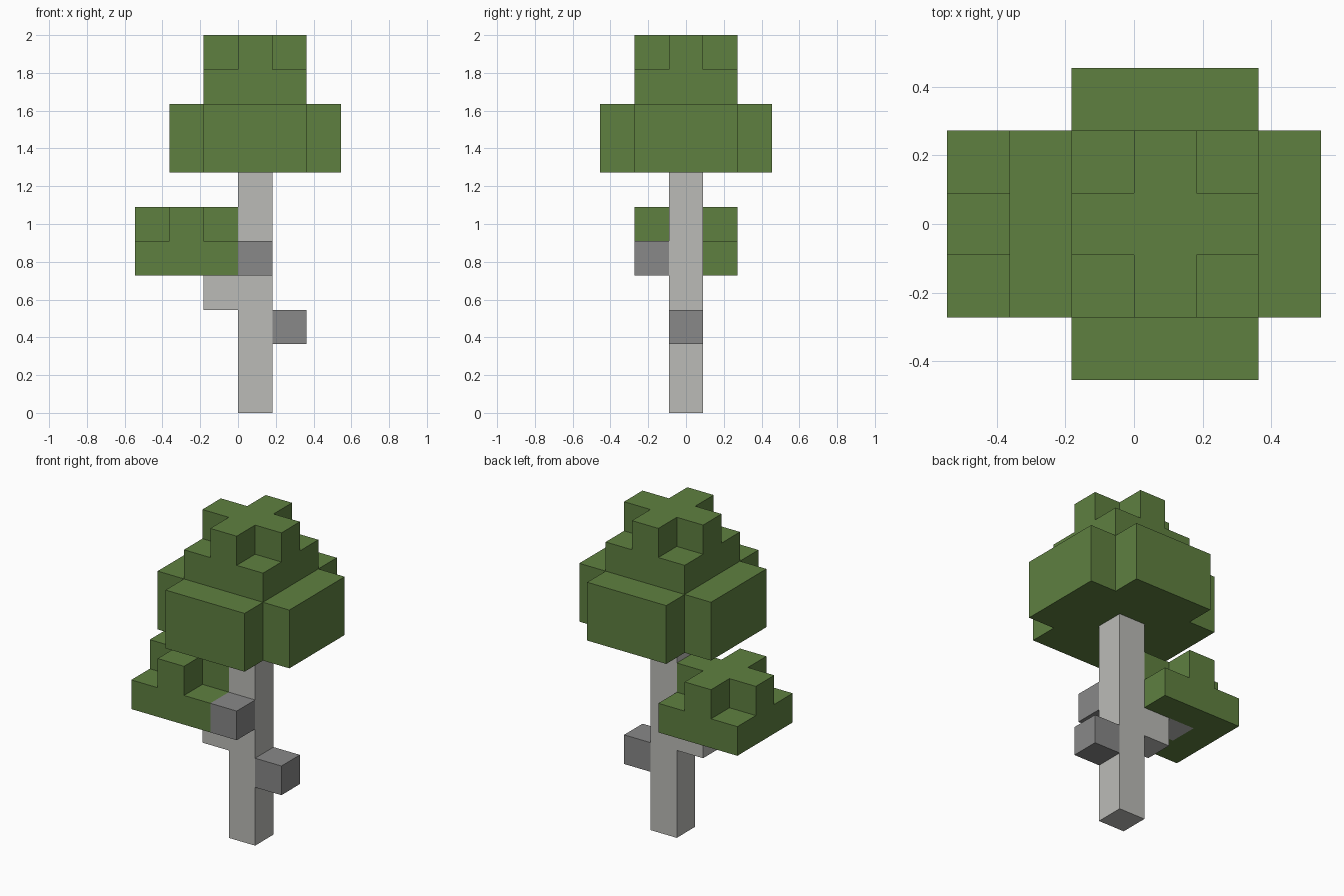
import bpy
import bmesh
from mathutils import Vector

if "Cube" in bpy.data.objects:
    bpy.data.objects.remove(bpy.data.objects["Cube"], do_unlink=True)

UNIT = 2 / 11  # the tree is eleven blocks tall


def make_material(name, colour):
    mat = bpy.data.materials.new(name)
    mat.use_nodes = True
    mat.diffuse_color = colour
    bsdf = mat.node_tree.nodes["Principled BSDF"]
    bsdf.inputs["Base Color"].default_value = colour
    bsdf.inputs["Roughness"].default_value = 0.9
    return mat


def block(x, y, z):
    """Cells of a box, given three ranges."""
    return {(i, j, k) for i in x for j in y for k in z}


def around(c, r):
    return range(c - r, c + r + 1)


def cross(cx, r, z):
    """Plus-shaped layer: two crossing bars."""
    return block(around(cx, r), [0], z) | block([cx], around(0, r), z)


def build(name, cells, mat):
    """Join grid cells into one clean outer shell."""
    bm = bmesh.new()
    for cell in cells:
        centre = Vector(cell) + Vector((0.5, 0, 0.5))
        for axis in range(3):
            for sign in (-1, 1):
                normal = Vector((0, 0, 0))
                normal[axis] = sign
                if tuple(int(c + n) for c, n in zip(cell, normal)) in cells:
                    continue
                a = Vector((0, 0, 0))
                a[(axis + 1) % 3] = 0.5
                b = normal.cross(a)
                mid = centre + normal / 2
                corners = (mid - a - b, mid + a - b, mid + a + b, mid - a + b)
                bm.faces.new([bm.verts.new(p * UNIT) for p in corners])
    bmesh.ops.remove_doubles(bm, verts=bm.verts, dist=UNIT / 100)
    bmesh.ops.dissolve_limit(bm, angle_limit=0.01, verts=bm.verts, edges=bm.edges)
    mesh = bpy.data.meshes.new(name)
    bm.to_mesh(mesh)
    bm.free()
    mesh.materials.append(mat)
    obj = bpy.data.objects.new(name, mesh)
    bpy.context.scene.collection.objects.link(obj)
    return obj


leaf = make_material("leaf green", (0.114, 0.216, 0.051, 1))
bark = make_material("pale bark", (0.497, 0.497, 0.474, 1))
knot = make_material("grey knot", (0.246, 0.246, 0.246, 1))

# Trunk and the branch that steps up into the side foliage
build("trunk", block([0], [0], range(7)), bark)
build("branch_lower", {(-1, 0, 3)}, bark)
branch_tip = {(-2, 0, 4)}
build("branch_tip", branch_tip, bark)

# Bark knots
build("front_knot", {(0, -1, 4)}, knot)
build("left_knot", {(1, 0, 2)}, knot)

# Crown: wide base with notched corners, square tier, plus-shaped cap
base = block(around(0, 2), around(0, 1), (7, 8)) | block(around(0, 1), around(0, 2), (7, 8))
tier = block(around(0, 1), around(0, 1), [9])
build("crown", base | tier | cross(0, 1, [10]), leaf)

# Side foliage wrapped round the branch tip
side = block(around(-2, 1), around(0, 1), [4]) | cross(-2, 1, [5])
build("side_foliage", side - branch_tip, leaf)
